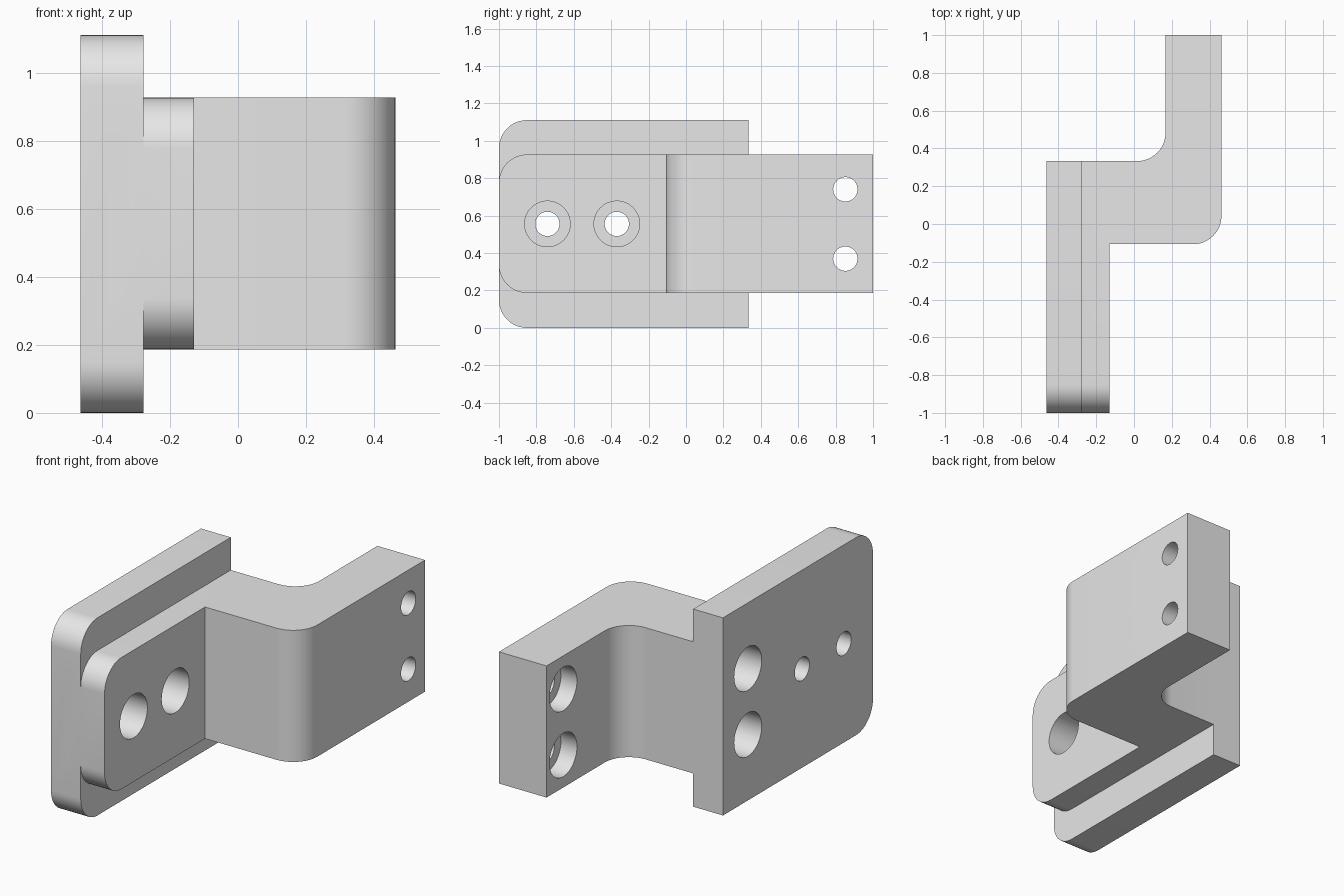
import bpy, bmesh, math
from mathutils import Matrix

default = bpy.data.objects.get("Cube")
if default:
    bpy.data.objects.remove(default, do_unlink=True)

grey = bpy.data.materials.new("plain_grey")
grey.use_nodes = True
grey.diffuse_color = (0.8, 0.8, 0.8, 1)
grey.node_tree.nodes["Principled BSDF"].inputs["Base Color"].default_value = (0.8, 0.8, 0.8, 1)

FILLET = 0.15
FRONT = -1.0


def finish(name, bm):
    bmesh.ops.recalc_face_normals(bm, faces=bm.faces[:])
    mesh = bpy.data.meshes.new(name)
    bm.to_mesh(mesh)
    bm.free()
    mesh.materials.append(grey)
    obj = bpy.data.objects.new(name, mesh)
    bpy.context.collection.objects.link(obj)
    return obj


def prism(name, outline, z0, z1, rounded):
    """Extrude an xy outline upwards, then round the edges picked by a rule."""
    bm = bmesh.new()
    face = bm.faces.new([bm.verts.new((x, y, z0)) for x, y in outline])
    up = bmesh.ops.extrude_face_region(bm, geom=[face])["geom"]
    for v in up:
        if isinstance(v, bmesh.types.BMVert):
            v.co.z = z1
    bmesh.ops.recalc_face_normals(bm, faces=bm.faces[:])
    edges = [e for e in bm.edges if rounded(*[v.co for v in e.verts])]
    bmesh.ops.bevel(bm, geom=edges, offset=FILLET, offset_type='OFFSET',
                    segments=12, profile=0.5, affect='EDGES')
    return finish(name, bm)


def combine(target, other, operation):
    mod = target.modifiers.new(operation.lower(), 'BOOLEAN')
    mod.operation = operation
    mod.solver = 'EXACT'
    mod.object = other
    bpy.context.view_layer.objects.active = target
    bpy.ops.object.modifier_apply(modifier=mod.name)
    bpy.data.objects.remove(other, do_unlink=True)


def drill(target, x0, x1, y, z, radius):
    """Cut a round hole along x."""
    bm = bmesh.new()
    turn = Matrix.Translation(((x0 + x1) / 2, y, z)) @ Matrix.Rotation(math.pi / 2, 4, 'Y')
    bmesh.ops.create_cone(bm, cap_ends=True, segments=48, radius1=radius,
                          radius2=radius, depth=x1 - x0, matrix=turn)
    cutter = finish("hole_cutter", bm)
    cutter.hide_render = True
    combine(target, cutter, 'DIFFERENCE')


def front_corner(a, b):
    # Edges running along x on the front end
    return abs(a.y - FRONT) < 1e-4 and abs(b.y - FRONT) < 1e-4 and abs(a.x - b.x) > 0.01


# Wide back plate with rounded front corners
LEFT, STEP, BACK = -0.463, -0.278, 0.333
plate = prism("back_plate", [(LEFT, FRONT), (STEP, FRONT), (STEP, BACK), (LEFT, BACK)],
              0, 1.111, front_corner)

# Offset arm: front pad, cross block and rear tab in one stepped outline
PAD, TAB, RIGHT, INNER = -0.13, 0.167, 0.463, -0.107
bends = [(RIGHT, INNER), (TAB, BACK)]


def arm_edge(a, b):
    upright = abs(a.z - b.z) > 0.1 and any(
        abs(a.x - x) < 1e-4 and abs(a.y - y) < 1e-4 for x, y in bends)
    return upright or front_corner(a, b)


bracket = prism("offset_bracket",
                [(-0.37, FRONT), (PAD, FRONT), (PAD, INNER), (RIGHT, INNER),
                 (RIGHT, 1), (TAB, 1), (TAB, BACK), (-0.37, BACK)],
                0.187, 0.927, arm_edge)
combine(bracket, plate, 'UNION')

SMALL, LARGE = 0.065, 0.122

# Counterbored holes through the front pad
for y in (-0.741, -0.37):
    drill(bracket, -0.6, 0, y, 0.556, SMALL)
    drill(bracket, -0.33, 0, y, 0.556, LARGE)

# Counterbored rear tab holes, and blind holes in the back plate
for z in (0.37, 0.741):
    drill(bracket, 0.1, 0.6, 0.852, z, SMALL)
    drill(bracket, 0.1, TAB + 0.1, 0.852, z, LARGE)
    drill(bracket, -0.6, -0.1, 0.111, z, LARGE)

# Smooth fillets and bores, crisp edges elsewhere
bpy.ops.object.select_all(action='DESELECT')
bracket.select_set(True)
bpy.context.view_layer.objects.active = bracket
bpy.ops.object.shade_smooth_by_angle(angle=math.radians(30))
